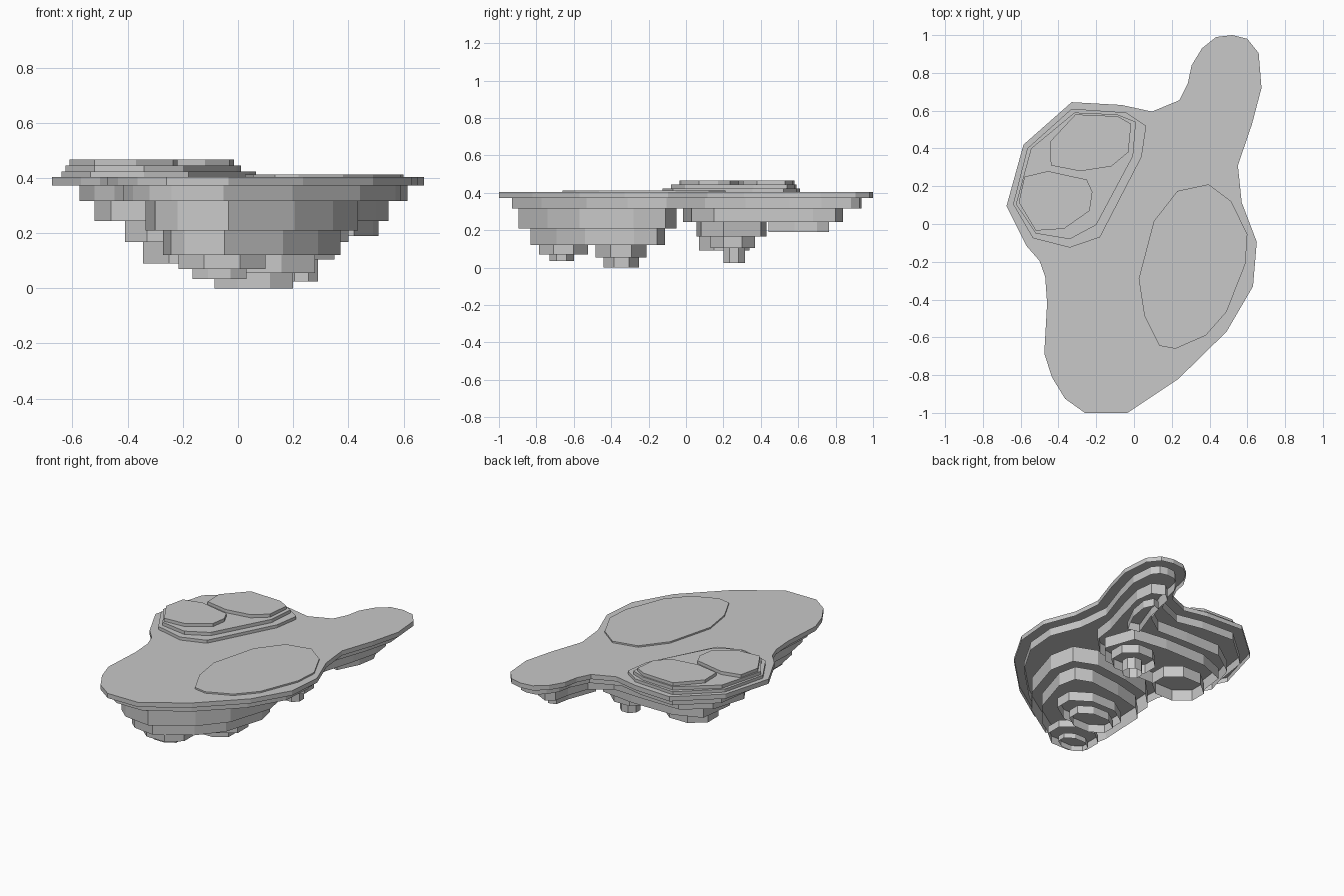
import bpy
import bmesh
import math
from mathutils import Vector

cube = bpy.data.objects.get("Cube")
if cube:
    bpy.data.objects.remove(cube, do_unlink=True)

# One plain grey for every layer
grey = bpy.data.materials.new("stone_grey")
grey.use_nodes = True
grey.diffuse_color = (.58, .58, .58, 1)
grey.node_tree.nodes["Principled BSDF"].inputs["Base Color"].default_value = grey.diffuse_color


def layer(name, outline, bottom, top):
    """Straight-sided layer with a flat top, hollow and open underneath."""
    mesh = bpy.data.meshes.new(name)
    bm = bmesh.new()
    low = [bm.verts.new((x, y, bottom)) for x, y in outline]
    high = [bm.verts.new((x, y, top)) for x, y in outline]
    for i in range(len(low)):
        bm.faces.new((low[i - 1], low[i], high[i], high[i - 1]))
    bm.faces.new(high)
    bmesh.ops.recalc_face_normals(bm, faces=bm.faces)
    bm.to_mesh(mesh)
    bm.free()
    mesh.materials.append(grey)
    bpy.context.scene.collection.objects.link(bpy.data.objects.new(name, mesh))


def inset(outline, distance):
    """Move every edge of a clockwise outline inwards by the same distance."""
    points = [Vector(point) for point in outline]
    result = []
    for i, point in enumerate(points):
        before = (point - points[i - 1]).normalized()
        after = (points[(i + 1) % len(points)] - point).normalized()
        normal_a = Vector((before.y, -before.x))
        normal_b = Vector((after.y, -after.x))
        middle = (normal_a + normal_b).normalized()
        result.append(point + middle * distance / max(middle.dot(normal_a), .5))
    return [tuple(point) for point in result]


def rounded(left, right, front, back, sides=8):
    """Faceted oval filling a rectangle."""
    turn = math.tau / sides
    stretch = 1 / math.cos(turn / 2)
    cx, cy = (left + right) / 2, (front + back) / 2
    rx, ry = (right - left) / 2, (back - front) / 2
    return [(cx + rx * stretch * math.cos((i + .5) * turn),
             cy + ry * stretch * math.sin((i + .5) * turn)) for i in range(sides)]


# Main plate with a long arm at the back
plate = [
    (-.33, .645), (-.065, .63), (.095, .595), (.24, .655), (.285, .745),
    (.305, .84), (.36, .93), (.435, .99), (.52, 1), (.6, .98),
    (.66, .905), (.675, .72), (.625, .53), (.55, .31), (.57, .115),
    (.65, -.095), (.63, -.33), (.49, -.57), (.235, -.82), (-.035, -1),
    (-.26, -1), (-.365, -.925), (-.435, -.81), (-.475, -.685), (-.46, -.42),
    (-.47, -.28), (-.5, -.195), (-.57, -.115), (-.675, .095), (-.585, .42),
]
under_plate = [(max(x, -.575), max(y, -.93)) for x, y in inset(plate, .06)]
layer("top_plate", plate, .372, .403)
layer("under_plate", under_plate, .317, .372)

# Front root, stepping inwards on the way down
front_root = [
    (.25, -.05), (.4, -.11), (.435, -.28), (.345, -.57), (.205, -.74),
    (-.035, -.895), (-.22, -.87), (-.3, -.8), (-.335, -.6),
    (-.32, -.25), (-.2, -.13), (0, -.08),
]
layer("front_root_upper", front_root, .21, .317)
layer("front_root_middle", inset(front_root, .062), .12, .21)
layer("front_knob_upper", rounded(-.215, .1, -.785, -.525), .07, .12)
layer("front_knob_tip", rounded(-.165, .03, -.73, -.6), .034, .07)
layer("centre_knob_upper", rounded(-.14, .28, -.485, -.21), .055, .12)
layer("centre_knob_tip", rounded(-.085, .2, -.44, -.25), 0, .055)

# Back root, reaching under the terrace and along the arm
back_root = [
    (.45, .84), (.53, .8), (.545, .68), (.5, .5), (.44, .3), (.42, .15),
    (.3, .03), (0, -.015), (-.3, 0), (-.46, .03), (-.52, .13), (-.45, .36),
    (-.28, .48), (-.02, .48), (.2, .47), (.33, .56), (.38, .7), (.4, .8),
]
back_middle = [
    (-.41, .12), (-.33, .06), (.1, .055), (.3, .08), (.4, .2),
    (.33, .4), (.1, .43), (-.2, .43), (-.38, .36),
]
arm_knob = [
    (.34, .46), (.42, .44), (.49, .58), (.51, .7),
    (.48, .765), (.43, .75), (.41, .65),
]
layer("back_root_upper", back_root, .243, .317)
layer("back_root_middle", back_middle, .167, .243)
layer("arm_knob", arm_knob, .19, .243)
layer("right_knob", rounded(-.345, -.02, .07, .34), .09, .167)
layer("left_knob_upper", rounded(.08, .35, .13, .37), .105, .167)
layer("left_knob_tip", rounded(.17, .29, .2, .315), .025, .105)

# Low oval rise on the left
oval = [
    (.23, .175), (.395, .21), (.515, .12), (.6, -.055), (.59, -.21),
    (.49, -.465), (.38, -.59), (.22, -.66), (.135, -.645), (.055, -.485),
    (.025, -.29), (.105, .015),
]
layer("oval_rise", oval, .403, .413)

# Stepped terrace on the right with two pads
terrace = [
    (-.33, .61), (-.04, .59), (.065, .52), (.04, .355), (-.18, -.07),
    (-.34, -.125), (-.535, -.075), (-.64, .105), (-.565, .4),
]
terrace_upper = [
    (-.315, .59), (-.09, .58), (.01, .54), (-.005, .36), (-.2, -.005),
    (-.34, -.08), (-.52, -.05), (-.625, .105), (-.545, .4),
]
back_pad = [
    (-.31, .58), (-.085, .57), (-.015, .53), (-.03, .38), (-.12, .305),
    (-.285, .28), (-.44, .31), (-.445, .435),
]
front_pad = [
    (-.455, .28), (-.25, .235), (-.22, .17), (-.235, .07), (-.37, -.025),
    (-.52, -.035), (-.61, .115), (-.58, .25),
]
layer("terrace_lower", terrace, .403, .423)
layer("terrace_upper", terrace_upper, .423, .445)
layer("terrace_back_pad", back_pad, .445, .466)
layer("terrace_front_pad", front_pad, .445, .466)
